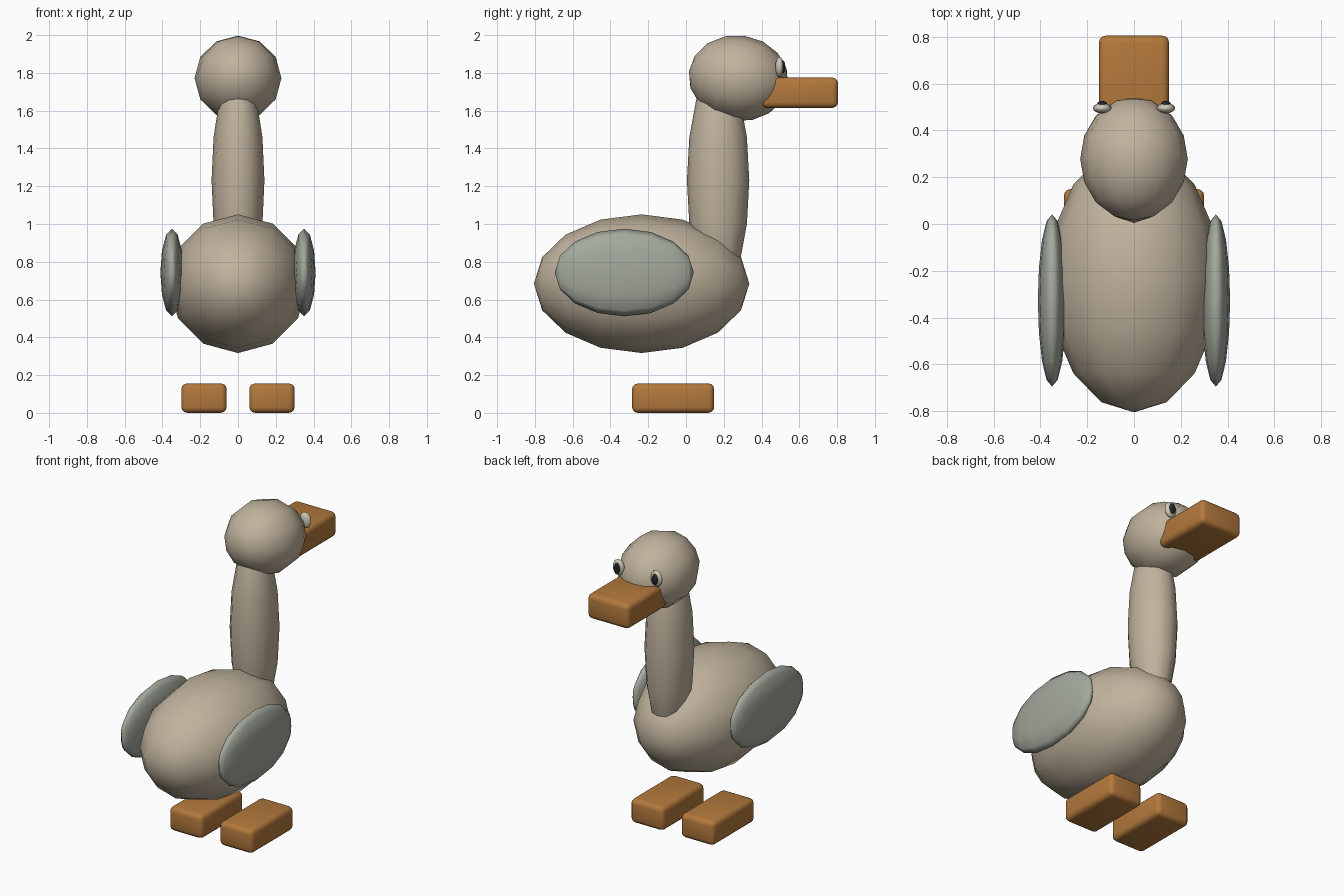
import bpy, bmesh, math
from mathutils import Matrix

if "Cube" in bpy.data.objects:
    bpy.data.objects.remove(bpy.data.objects["Cube"])


def material(name, rgb):
    m = bpy.data.materials.new(name)
    m.diffuse_color = (*rgb, 1)
    m.use_nodes = True
    m.node_tree.nodes["Principled BSDF"].inputs["Base Color"].default_value = m.diffuse_color
    return m


TAN = material("tan", (0.53, 0.45, 0.34))
GREY = material("grey_green", (0.37, 0.40, 0.34))
ORANGE = material("orange", (0.45, 0.19, 0.045))
WHITE = material("eye_white", (0.62, 0.57, 0.47))
DARK = material("dark", (0.015, 0.02, 0.025))


def make_object(name, bm, loc, mat):
    for f in bm.faces:
        f.smooth = True
    me = bpy.data.meshes.new(name)
    bm.to_mesh(me)
    bm.free()
    me.materials.append(mat)
    ob = bpy.data.objects.new(name, me)
    ob.location = loc
    bpy.context.collection.objects.link(ob)
    return ob


def ellipsoid(name, loc, radii, mat, pole_y=True, tilt=0):
    """Low-poly ellipsoid, poles along y (or z), optionally tilted about x."""
    bm = bmesh.new()
    bmesh.ops.create_uvsphere(bm, u_segments=12, v_segments=8, radius=1)
    if pole_y:
        bm.transform(Matrix.Rotation(math.pi / 2, 4, 'X'))
    bm.transform(Matrix.Diagonal((*radii, 1)))
    bm.transform(Matrix.Rotation(math.radians(tilt), 4, 'X'))
    return make_object(name, bm, loc, mat)


def rounded_box(name, loc, size, mat, bevel=0.03):
    bm = bmesh.new()
    bmesh.ops.create_cube(bm, size=1)
    bm.transform(Matrix.Diagonal((*size, 1)))
    bmesh.ops.bevel(bm, geom=bm.edges[:], offset=bevel, segments=3,
                    profile=0.5, affect='EDGES')
    ob = make_object(name, bm, loc, mat)
    bpy.ops.object.select_all(action='DESELECT')
    ob.select_set(True)
    bpy.context.view_layer.objects.active = ob
    bpy.ops.object.shade_smooth_by_angle(angle=math.radians(40))
    return ob


# Body, neck and head
ellipsoid("body", (0, -0.235, 0.684), (0.367, 0.57, 0.367), TAN)
ellipsoid("neck", (0, 0.17, 1.23), (0.14, 0.165, 0.60), TAN, pole_y=False)
ellipsoid("head", (0, 0.278, 1.772), (0.23, 0.265, 0.227), TAN, tilt=-8)

# Beak
rounded_box("beak", (0, 0.603, 1.695), (0.30, 0.405, 0.16), ORANGE)

# Paired parts
for side, s in (("right", 1), ("left", -1)):
    ellipsoid(side + "_wing", (s * 0.35, -0.327, 0.743), (0.061, 0.368, 0.232), GREY)
    rounded_box(side + "_foot", (s * 0.18, -0.068, 0.078), (0.24, 0.435, 0.155), ORANGE)
    ellipsoid(side + "_eye", (s * 0.136, 0.495, 1.832), (0.04, 0.022, 0.053), WHITE)
    ellipsoid(side + "_pupil", (s * 0.136, 0.512, 1.832), (0.022, 0.014, 0.035), DARK)
